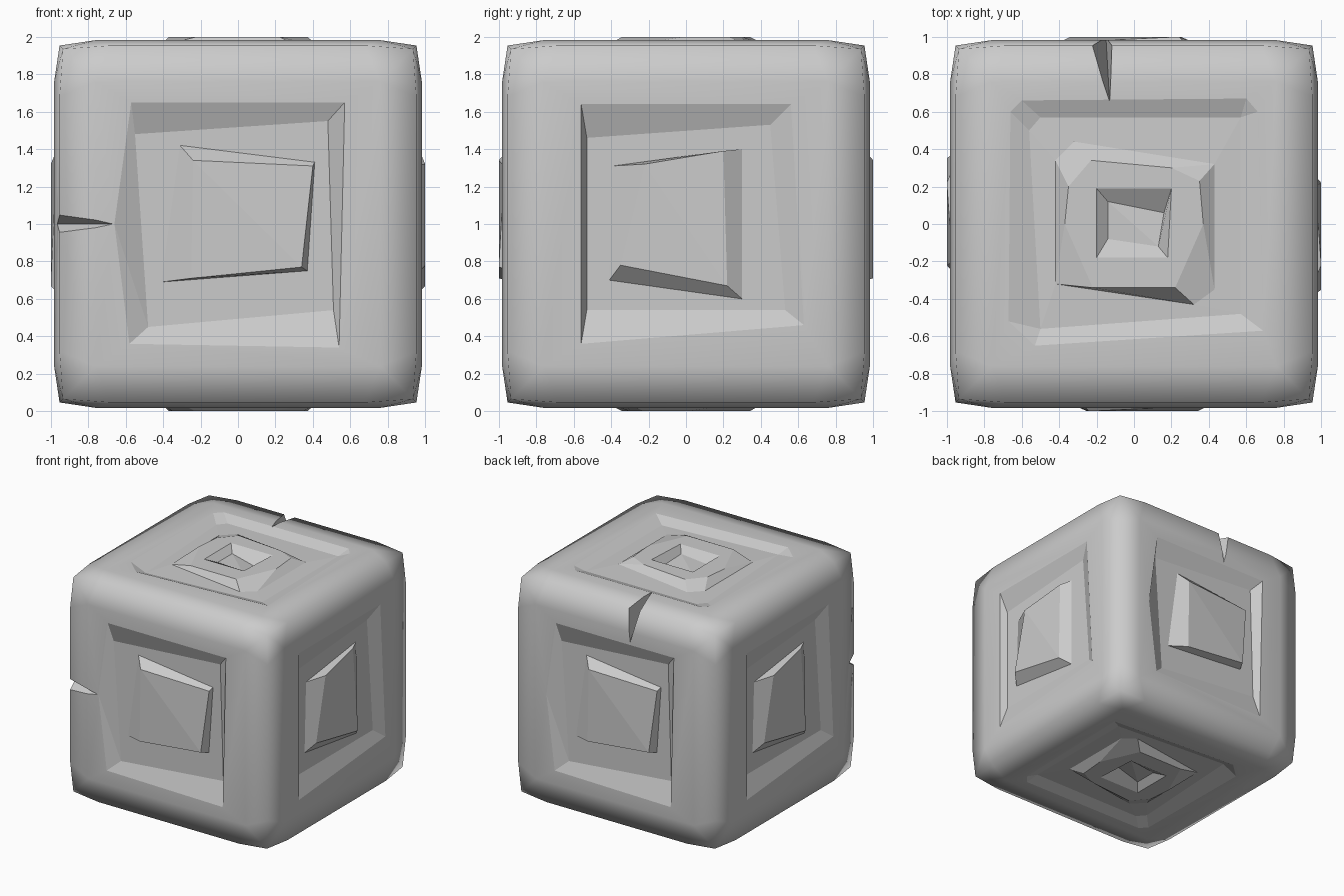
import bpy, bmesh
from mathutils import Vector

if "Cube" in bpy.data.objects:
    bpy.data.objects.remove(bpy.data.objects["Cube"])

X, Y, Z = Vector((1, 0, 0)), Vector((0, 1, 0)), Vector((0, 0, 1))
CENTRE = Z.copy()
SIGNS = [(-1, 1), (1, 1), (1, -1), (-1, -1)]      # TL, TR, BR, BL

# Rings, outside to inside: corner points in clockwise order
FRONT = [
    [(-.57, .65), (.57, .65), (.54, -.66), (-.58, -.64), (-.66, 0)],
    [(-.55, .48), (.48, .55), (.51, -.46), (-.48, -.55)],
    [(-.31, .42), (.41, .33), (.37, -.25), (-.41, -.31)],
    [(-.24, .34), (.40, .31), (.34, -.23), (-.25, -.29)],
]
SIDE = [
    [(-.56, .64), (.56, .64), (.63, -.54), (-.56, -.64)],
    [(-.53, .46), (.45, .53), (.53, -.46), (-.53, -.46)],
    [(-.39, .31), (.30, .40), (.30, -.40), (-.41, -.30)],
    [(-.22, .32), (.20, .39), (.22, -.33), (-.35, -.22)],
]
TOP = [
    [(-.66, .60), (-.60, .66), (.60, .67), (.66, .60), (.69, -.57), (-.53, -.65), (-.67, -.52)],
    [(-.56, .50), (-.50, .57), (.57, .57), (.57, -.48), (-.50, -.56)],
    [(-.42, .34), (-.32, .44), (.43, .32), (.43, -.35), (.32, -.43), (-.42, -.32)],
    [(-.35, .20), (-.23, .34), (.20, .30), (.35, .23), (.37, 0), (.22, -.34), (-.22, -.34), (-.37, 0)],
    [(-.20, .19), (.20, .19), (.18, -.18), (-.20, -.18)],
    [(-.14, .12), (.16, .06), (.13, -.12), (-.14, -.08)],
]


def eight(ring):
    """Sort ring points into two slots per corner, repeating single corners."""
    groups = [[p for p in ring if (p[0] > 0, p[1] > 0) == (sx > 0, sy > 0)] for sx, sy in SIGNS]
    for p in ring:                                # points lying on the v = 0 axis
        if p[1] == 0:
            groups = [[q for q in g if q != p] for g in groups]
            groups[2 if p[0] > 0 else 3].insert(0 if p[0] > 0 else 9, p)
    return [q for g in groups for q in (g[0], g[-1])]


def side(bm, n, u, v, rings, depths):
    def vert(p, d):
        return bm.verts.new(CENTRE + u * p[0] + v * p[1] + n * d)

    def face(vs, smooth):
        vs = list(dict.fromkeys(vs))
        if len(vs) > 2:
            bm.faces.new(vs).smooth = smooth

    # softened border: corner, two edge points and an inner point per corner
    corner, along_u, along_v, inner = [], [], [], []
    for sx, sy in SIGNS:
        corner.append(vert((sx * .935, sy * .935), .935))
        along_u.append(vert((sx * .68, sy * .953), .953))
        along_v.append(vert((sx * .953, sy * .68), .953))
        inner.append(vert((sx * .76, sy * .76), .982))
    for i in range(4):
        j = (i + 1) % 4
        face([corner[i], along_u[i], inner[i], along_v[i]], True)
        strip = along_u if i % 2 == 0 else along_v
        face([strip[i], strip[j], inner[j], inner[i]], True)
    # stepped carving
    prev = [q for q in inner for _ in (0, 1)]
    for k, (ring, d) in enumerate(zip(rings, depths)):
        made = {p: vert(p, d) for p in ring}
        cur = [made[p] for p in eight(ring)]
        for i in range(8):
            j = (i + 1) % 8
            face([prev[i], prev[j], cur[j], cur[i]], k == 0)
        prev = cur
    # faceted cap with a diagonal crease and one low corner
    a, b, c, e = prev[0], prev[2], prev[4], prev[6]
    b.co -= n * .03
    face([a, b, c], False)
    face([a, c, e], False)


def tetra(name, pts):
    bm = bmesh.new()
    vs = [bm.verts.new(p) for p in pts]
    for f in ((0, 1, 2), (0, 2, 3), (0, 3, 1), (1, 3, 2)):
        bm.faces.new([vs[i] for i in f])
    return finish(name, bm)


def finish(name, bm):
    bmesh.ops.recalc_face_normals(bm, faces=bm.faces)
    me = bpy.data.meshes.new(name)
    bm.to_mesh(me)
    bm.free()
    ob = bpy.data.objects.new(name, me)
    bpy.context.collection.objects.link(ob)
    return ob


# Stone block with a carved panel on each side
bm = bmesh.new()
wall = [.982, .93, .93, 1.0]
side(bm, -Y, X, Z, FRONT, wall)
side(bm, Y, -X, Z, FRONT, wall)
side(bm, X, Y, Z, SIDE, wall)
side(bm, -X, -Y, Z, SIDE, wall)
cap = [.982, .945, .95, 1.0, 1.0, .95]
side(bm, Z, X, Y, TOP, cap)
side(bm, -Z, X, -Y, TOP, cap)
bmesh.ops.remove_doubles(bm, verts=bm.verts, dist=.0005)
block = finish("stone_block", bm)

# Chipped notches: front left edge and top back edge
notches = [
    tetra("edge_notch_cutter", [(-.66, -.985, 1), (-1, -.86, 1), (-1.06, -1.06, .87), (-1.06, -1.06, 1.14)]),
    tetra("top_notch_cutter", [(-.13, .65, 1.985), (-.15, 1, 1.66), (-.29, 1.06, 2.06), (-.10, 1.06, 2.06)]),
]
bpy.context.view_layer.objects.active = block
for cutter in notches:
    cutter.hide_render = True
    mod = block.modifiers.new("notch", 'BOOLEAN')
    mod.operation, mod.solver, mod.object = 'DIFFERENCE', 'EXACT', cutter
    bpy.ops.object.modifier_apply(modifier=mod.name)
    bpy.data.objects.remove(cutter)
